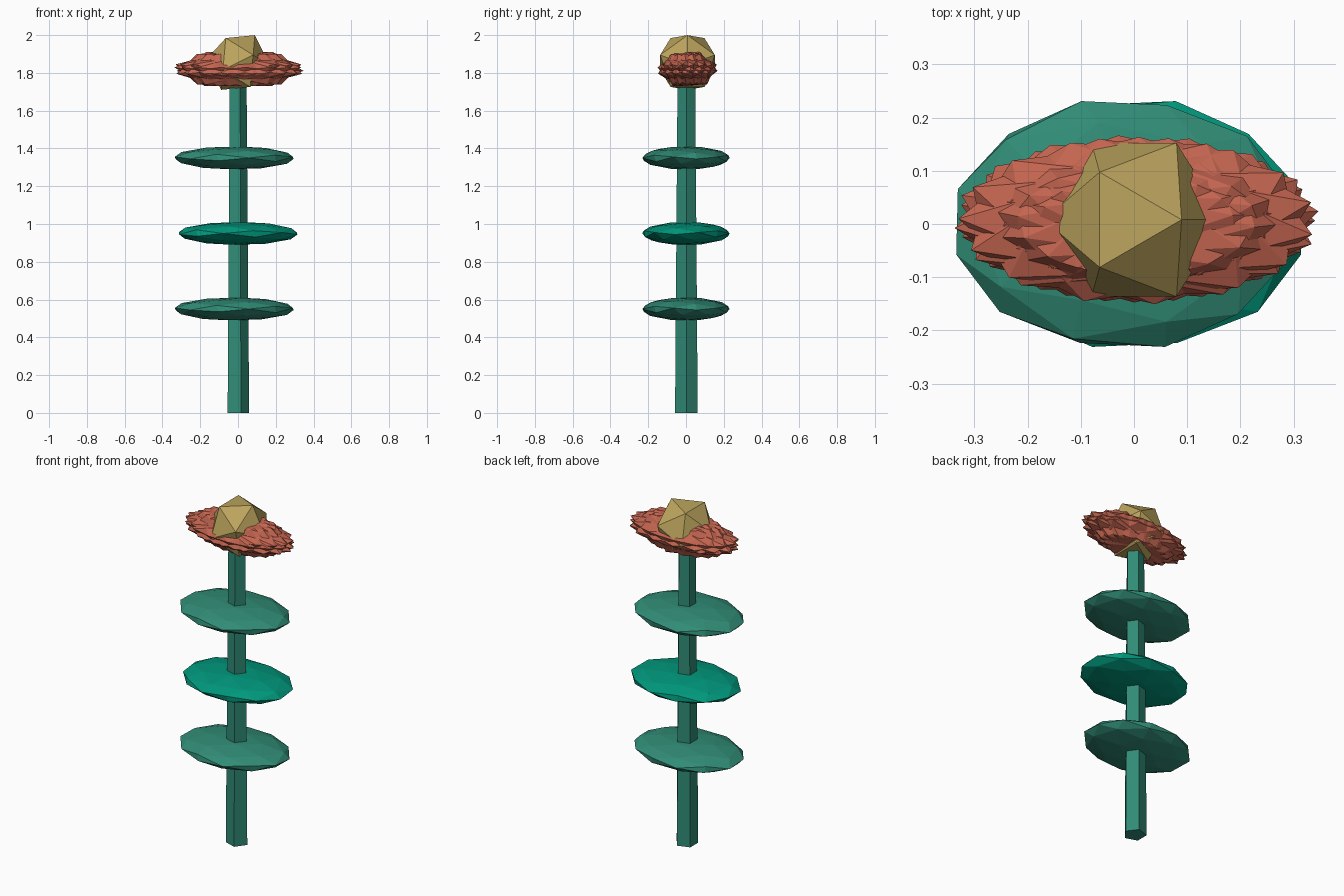
import bpy, bmesh
from math import radians, pi
from mathutils import Matrix

if "Cube" in bpy.data.objects:
    bpy.data.objects.remove(bpy.data.objects["Cube"])


def material(name, rgb):
    m = bpy.data.materials.new(name)
    m.diffuse_color = (*rgb, 1)
    m.use_nodes = True
    m.node_tree.nodes["Principled BSDF"].inputs["Base Color"].default_value = m.diffuse_color
    return m


green = material("stem_green", (0.03, 0.26, 0.18))
bright = material("leaf_green", (0.0, 0.31, 0.2))
coral = material("petal_coral", (0.55, 0.13, 0.08))
gold = material("center_gold", (0.5, 0.37, 0.11))


def finish(name, bm, mat):
    me = bpy.data.meshes.new(name)
    bm.to_mesh(me)
    bm.free()
    me.materials.append(mat)
    ob = bpy.data.objects.new(name, me)
    bpy.context.collection.objects.link(ob)
    return ob


def add_ball(bm, loc, size, spin=0, level=1):
    # icosphere standing with an edge on top, spun about z, then flattened
    mat = (Matrix.Translation(loc) @ Matrix.Diagonal((*size, 1))
           @ Matrix.Rotation(spin, 4, 'Z') @ Matrix.Rotation(radians(31.717), 4, 'Y'))
    bmesh.ops.create_icosphere(bm, subdivisions=level, radius=1, matrix=mat)


# five-sided tapered stem
bm = bmesh.new()
bmesh.ops.create_cone(bm, cap_ends=True, segments=5, radius1=0.063, radius2=0.049, depth=1.8,
                      matrix=Matrix.Translation((-0.004, 0.002, 0.9)) @ Matrix.Rotation(-pi / 2, 4, 'Z'))
finish("stem", bm, green)

# three flat leaves
for i, (x, spin, mat) in enumerate([(-0.02, 14, green), (0, -14, bright), (-0.02, 14, green)]):
    bm = bmesh.new()
    add_ball(bm, (x, 0, 0.55 + 0.4 * i), (0.325, 0.238, 0.062), radians(spin), 2)
    finish(f"leaf_{i + 1}", bm, mat)

# spiky petal ring made of spun, flattened solids
bm = bmesh.new()
N = 8
for i in range(N):
    add_ball(bm, (0.005, 0.008, 1.82), (0.345, 0.16, 0.106), pi * i / N + 0.1)
finish("petals", bm, coral)

# faceted flower centre
bm = bmesh.new()
add_ball(bm, (0, 0.008, 1.855), (0.17, 0.17, 0.17))
finish("flower_center", bm, gold)
